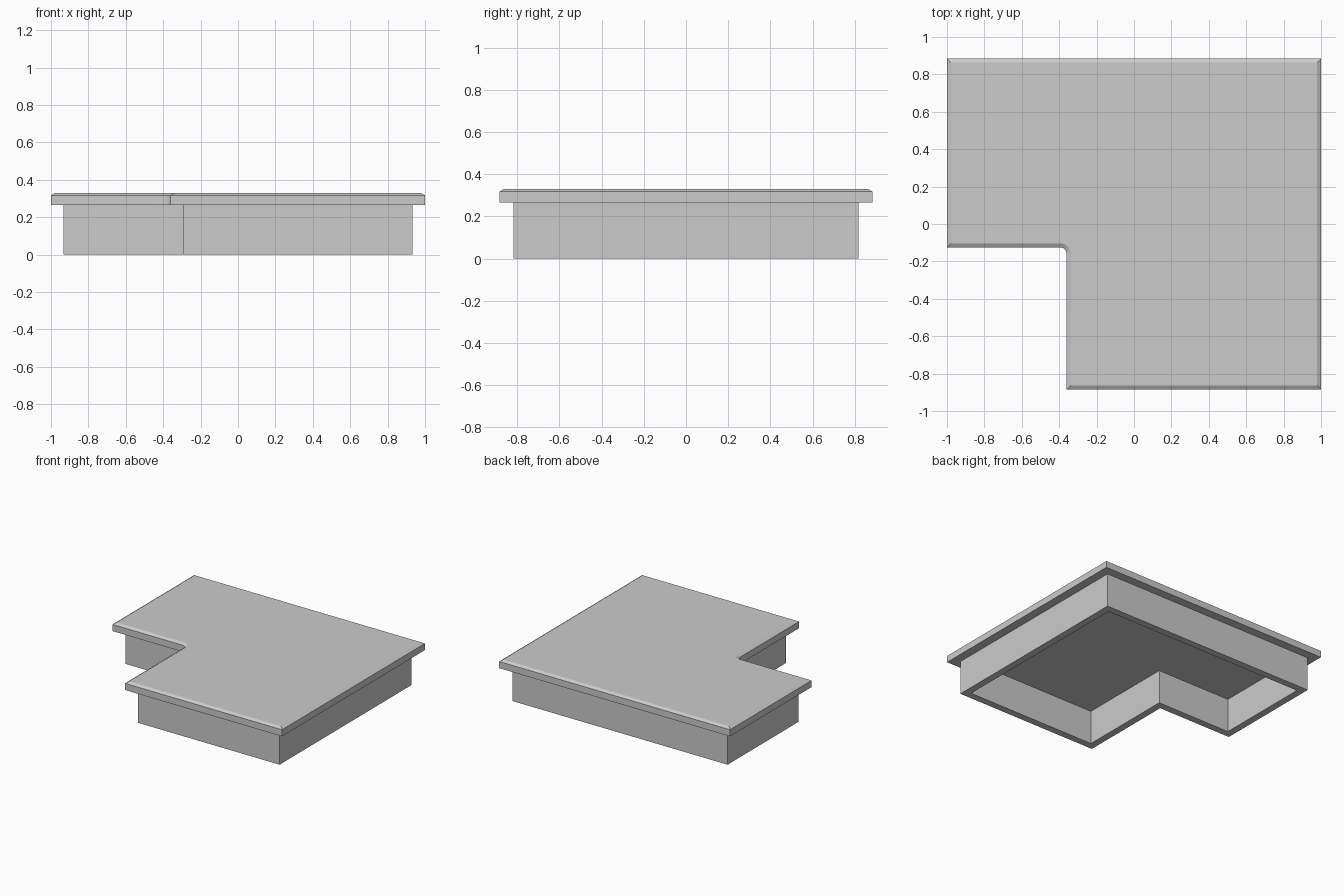
import bpy, bmesh, math

cube = bpy.data.objects.get("Cube")
if cube:
    bpy.data.objects.remove(cube, do_unlink=True)

HALF_X, HALF_Y = 1.0, 0.885        # slab half sizes
NOTCH_X, NOTCH_Y = -0.36, -0.125   # inner corner of the L
SLAB_Z, TOP_Z = 0.265, 0.33

grey = bpy.data.materials.new("plain grey")
grey.use_nodes = True
grey.diffuse_color = (0.6, 0.6, 0.6, 1)
bsdf = grey.node_tree.nodes["Principled BSDF"]
bsdf.inputs["Base Color"].default_value = (0.6, 0.6, 0.6, 1)


def l_outline(inset, radius=0.0, steps=6):
    """L-shaped outline moved inwards, with an optionally rounded inner corner."""
    x, y = HALF_X - inset, HALF_Y - inset
    nx, ny = NOTCH_X + inset, NOTCH_Y + inset
    pts = [(nx, -y), (x, -y), (x, y), (-x, y), (-x, ny)]
    if radius == 0:
        return pts + [(nx, ny)]
    r = radius + inset
    for i in range(steps + 1):
        a = math.pi / 2 * (1 - i / steps)
        pts.append((nx - r + r * math.cos(a), ny - r + r * math.sin(a)))
    return pts


def loft(name, loops, cap_ends):
    """Join a stack of (outline, height) loops with side faces."""
    bm = bmesh.new()
    rings = [[bm.verts.new((x, y, z)) for x, y in pts] for pts, z in loops]
    for low, high in zip(rings, rings[1:]):
        n = len(low)
        for i in range(n):
            j = (i + 1) % n
            bm.faces.new((low[i], low[j], high[j], high[i]))
    if cap_ends:
        bm.faces.new(rings[0][::-1])
        bm.faces.new(rings[-1])
    mesh = bpy.data.meshes.new(name)
    bm.to_mesh(mesh)
    bm.free()
    mesh.materials.append(grey)
    obj = bpy.data.objects.new(name, mesh)
    bpy.context.collection.objects.link(obj)
    return obj


# Top slab with a shallow chamfer around its upper edge
slab = loft("top_slab", [
    (l_outline(0, 0.035), SLAB_Z),
    (l_outline(0, 0.035), TOP_Z - 0.013),
    (l_outline(0.022, 0.035), TOP_Z),
], cap_ends=True)

# Hollow wall below: inner side, bottom rim, outer side
outer, inner = l_outline(0.067), l_outline(0.122)
wall = loft("base_wall", [(inner, SLAB_Z), (inner, 0), (outer, 0), (outer, SLAB_Z)],
            cap_ends=False)

# Smooth only the rounded inner corner
bpy.ops.object.select_all(action="DESELECT")
slab.select_set(True)
bpy.context.view_layer.objects.active = slab
bpy.ops.object.shade_smooth_by_angle(angle=math.radians(20))
